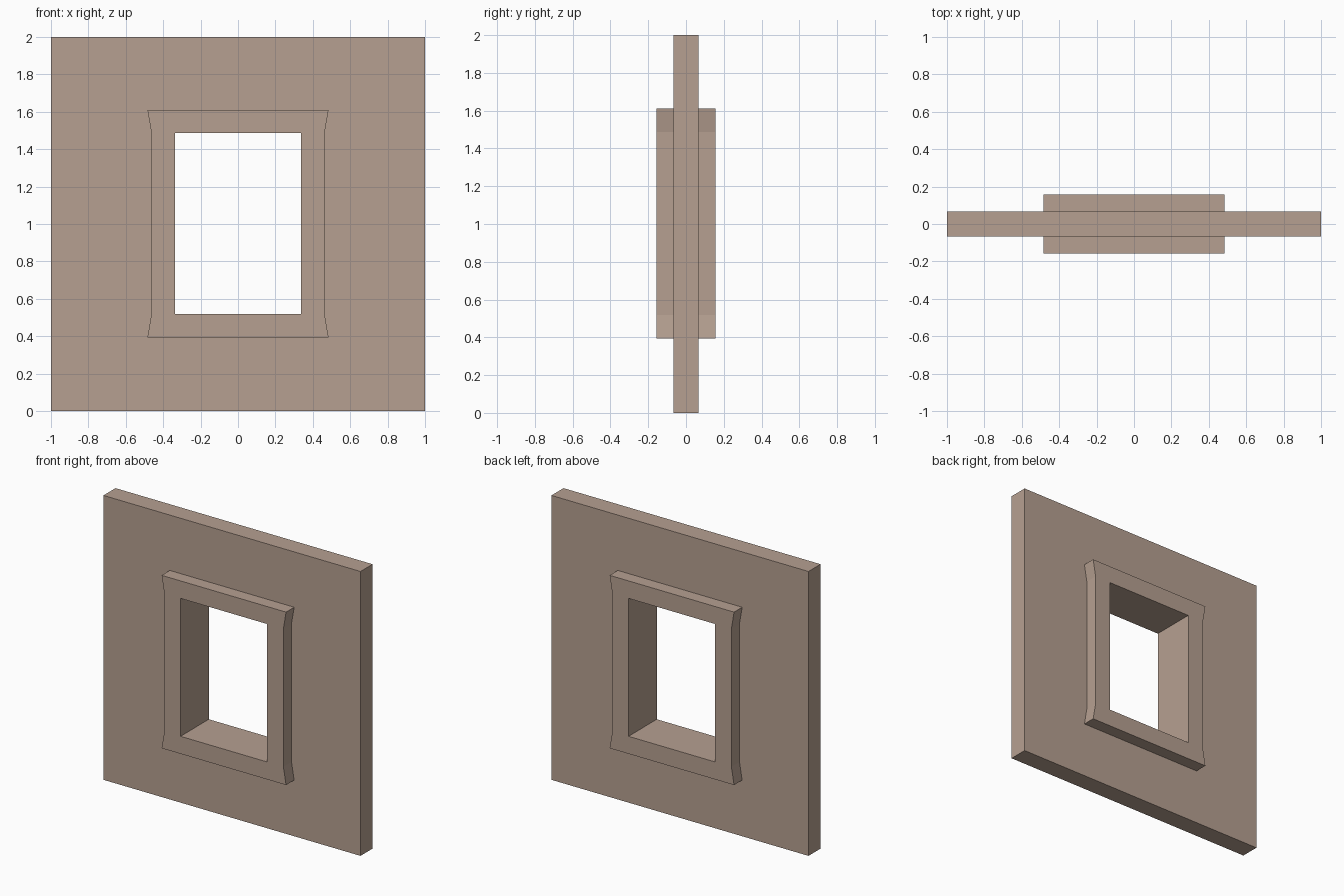
import bpy, bmesh

if "Cube" in bpy.data.objects:
    bpy.data.objects.remove(bpy.data.objects["Cube"])

WALL_Y, FRAME_Y = 0.067, 0.157      # half depths
CZ = 1.0025                         # height of the window centre

stone = bpy.data.materials.new("warm_beige")
stone.diffuse_color = (0.468, 0.352, 0.283, 1)
stone.use_nodes = True
stone.node_tree.nodes["Principled BSDF"].inputs["Base Color"].default_value = stone.diffuse_color


def outline(corner_x, corner_z, side_x, side_z, cz=CZ):
    """Eight-point loop, anticlockwise from the front: corners plus side kinks."""
    right = [(corner_x, -corner_z), (side_x, -side_z), (side_x, side_z), (corner_x, corner_z)]
    left = [(-x, z) for x, z in reversed(right)]
    return [(x, cz + z) for x, z in right + left]


def loft(name, sections):
    """Bridge a series of (outline, y) loops into one shell."""
    bm = bmesh.new()
    loops = [[bm.verts.new((x, y, z)) for x, z in pts] for pts, y in sections]
    for a, b in zip(loops, loops[1:]):
        n = len(a)
        for i in range(n):
            j = (i + 1) % n
            bm.faces.new((a[i], a[j], b[j], b[i]))
    # merge repeated corner points, then join coplanar faces
    bmesh.ops.remove_doubles(bm, verts=bm.verts, dist=1e-5)
    mesh = bpy.data.meshes.new(name)
    bm.to_mesh(mesh)
    bm.free()
    mesh.materials.append(stone)
    obj = bpy.data.objects.new(name, mesh)
    bpy.context.collection.objects.link(obj)
    return obj


hole = outline(0.337, 0.485, 0.337, 0.485)
surround = outline(0.484, 0.608, 0.463, 0.485)
edge = outline(1.0, 1.0, 1.0, 0.485, cz=1.0)

# Wall panel, open where the window frame passes through
loft("wall_panel", [(surround, WALL_Y), (edge, WALL_Y), (edge, -WALL_Y), (surround, -WALL_Y)])

# Window frame with flared ends, standing proud on both sides
loft("window_frame", [(surround, -WALL_Y), (surround, -FRAME_Y), (hole, -FRAME_Y),
                      (hole, FRAME_Y), (surround, FRAME_Y), (surround, WALL_Y)])
